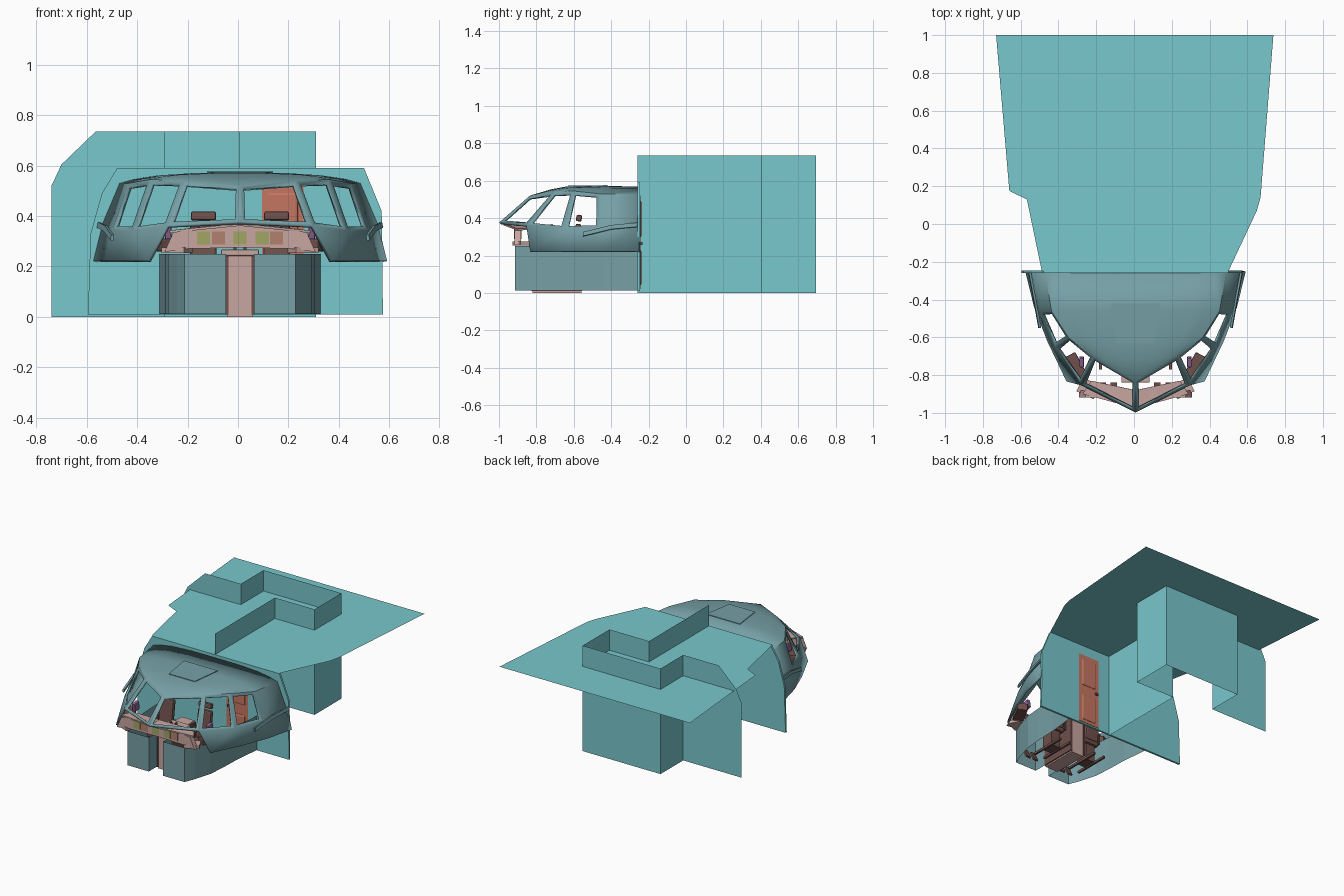
import bpy, bmesh
from math import radians
from mathutils import Vector

if "Cube" in bpy.data.objects:
    bpy.data.objects.remove(bpy.data.objects["Cube"])

CX = 0.008  # symmetry axis of the cockpit


def material(name, rgb):
    m = bpy.data.materials.new(name)
    m.diffuse_color = (*rgb, 1)
    m.use_nodes = True
    m.node_tree.nodes["Principled BSDF"].inputs["Base Color"].default_value = m.diffuse_color
    return m


TEAL = material("teal", (0.19, 0.58, 0.61))
SHELL = material("grey_teal", (0.18, 0.35, 0.38))
PINK = material("dusty_pink", (0.58, 0.38, 0.35))
BROWN = material("brown", (0.16, 0.08, 0.07))
DOOR = material("terracotta", (0.56, 0.18, 0.12))
GREEN = material("screen_green", (0.36, 0.38, 0.13))
AMBER = material("screen_amber", (0.45, 0.22, 0.15))
PURPLE = material("purple", (0.26, 0.12, 0.30))


def mesh(name, verts, faces, mat, origin=(0, 0, 0)):
    me = bpy.data.meshes.new(name)
    me.from_pydata([tuple(v) for v in verts], [], faces)
    me.materials.append(mat)
    ob = bpy.data.objects.new(name, me)
    ob.location = origin
    bpy.context.collection.objects.link(ob)
    return ob


def polygon(name, pts, mat, thick=0.0):
    ob = mesh(name, pts, [tuple(range(len(pts)))], mat)
    if thick:
        s = ob.modifiers.new("thickness", "SOLIDIFY")
        s.thickness, s.offset = thick, 0
    return ob


def ribbon(name, path, z0, z1, mat):
    n = len(path)
    verts = [(x, y, z) for z in (z0, z1) for x, y in path]
    return mesh(name, verts, [(i, i + 1, n + i + 1, n + i) for i in range(n - 1)], mat)


def box(name, c, size, mat, bevel=0.0, tilt=0.0, turn=0.0):
    bm = bmesh.new()
    bmesh.ops.create_cube(bm, size=1)
    bmesh.ops.scale(bm, vec=size, verts=bm.verts)
    ob = mesh(name, [], [], mat, c)
    bm.to_mesh(ob.data)
    bm.free()
    ob.rotation_euler = (radians(tilt), 0, radians(turn))
    if bevel:
        b = ob.modifiers.new("bevel", "BEVEL")
        b.width, b.segments = bevel, 2
    return ob


# Nose shell: stations run from the nose centre back to the bulkhead
sill = [(0, -.993, .372), (.285, -.85, .358), (.42, -.65, .338), (.50, -.46, .342), (.54, -.25, .37)]
head = [(0, -.83, .515), (.22, -.70, .535), (.35, -.60, .54), (.44, -.46, .525), (.475, -.25, .525)]
crown = [(0, -.83, .515), (0, -.72, .547), (0, -.64, .562), (0, -.46, .565), (0, -.25, .562)]
base = [None, (.36, -.83, .22), (.46, -.62, .22), (.53, -.44, .22), (.577, -.25, .22)]


def roof_row(t):
    row = []
    for h, c in zip(head, crown):
        p = Vector(h).lerp(Vector(c), t)
        p.z = h[2] + (c[2] - h[2]) * (1 - (1 - t) ** 4)
        row.append(p)
    return row


rows = [base, sill, head] + [roof_row(t) for t in (.12, .3, .6, 1)]
bm = bmesh.new()
grid = [[p and bm.verts.new(p) for p in r] for r in rows]


def window_frame(a, b, c, d, w):
    """Four quads around an opening in quad a-b-c-d (sill a-b, head d-c)."""
    A, B, C, D = (v.co for v in (a, b, c, d))
    iu = w / ((B - A).length + (C - D).length) * 2
    iv = w / ((D - A).length + (C - B).length) * 2
    inner = [bm.verts.new(A.lerp(B, u).lerp(D.lerp(C, u), v))
             for u, v in ((iu, iv), (1 - iu, iv), (1 - iu, 1 - iv), (iu, 1 - iv))]
    outer = [a, b, c, d]
    for i in range(4):
        j = (i + 1) % 4
        bm.faces.new((outer[i], outer[j], inner[j], inner[i]))


for r in range(len(rows) - 1):
    for c in range(4):
        quad = (grid[r][c], grid[r][c + 1], grid[r + 1][c + 1], grid[r + 1][c])
        if None in quad:
            continue  # open below the windscreen
        if r == 1 and c < 3:
            window_frame(*quad, .018)
        else:
            bm.faces.new(quad)
bmesh.ops.remove_doubles(bm, verts=bm.verts, dist=.0005)
shell = mesh("cockpit_shell", [], [], SHELL, (CX, 0, 0))
bm.to_mesh(shell.data)
bm.free()
mir = shell.modifiers.new("mirror", "MIRROR")
mir.use_clip = True
sol = shell.modifiers.new("thickness", "SOLIDIFY")
sol.thickness, sol.offset = .014, 0
bpy.context.view_layer.objects.active = shell
shell.select_set(True)
bpy.ops.object.shade_smooth_by_angle(angle=radians(30))

# Roof hatch
polygon("roof_hatch", [(CX - .10, -.63, .571), (CX + .10, -.63, .571),
                       (CX + .13, -.42, .574), (CX - .13, -.42, .574)], SHELL, .004)

# Bulkhead with its door
polygon("bulkhead", [(x, -.253, z) for x, z in (
    (-.595, .01), (-.585, .33), (-.54, .49), (-.48, .59),
    (.50, .59), (.57, .42), (.575, .01))], TEAL, .014)
box("cockpit_door", (.178, -.253, .27), (.165, .02, .50), DOOR)
for z, h in ((.395, .20), (.135, .19)):
    box("door_panel", (.178, -.253, z), (.125, .03, h), DOOR, .012)
box("door_handle", (.115, -.253, .265), (.02, .04, .015), BROWN)

# Cabin ceiling and partition walls
polygon("cabin_ceiling", [(x, y, .59) for x, y in (
    (-.73, 1), (.738, 1), (.67, .14), (.65, .07), (.50, -.25),
    (-.488, -.25), (-.567, .13), (-.66, .175))], TEAL)
ribbon("partition_wall", [(-.29, .445), (-.29, .695), (.31, .695), (.31, .4),
                          (.005, .4), (.005, -.26)], 0, .735, TEAL)
polygon("side_partition", [(x, .445, z) for x, z in (
    (-.74, 0), (-.74, .52), (-.70, .605), (-.565, .735), (-.29, .735), (-.29, 0))], TEAL)

# Instrument panel with screens
half = [(0, .275), (.22, .27), (.30, .257), (.265, .335), (.12, .362), (0, .37)]
outline = half + [(-x, z) for x, z in half[-2:0:-1]]
polygon("instrument_panel", [(CX + x, -.90, z) for x, z in outline], PINK, .035)
for i, x in enumerate((-.145, -.085, 0, .088, .145)):
    box("screen", (CX + x, -.90, .313), (.052, .041, .052), AMBER if i in (1, 4) else GREEN)
for s in (-1, 1):
    polygon("glareshield", [(CX + s * x, y, z) for x, y, z in (
        (0, -.975, .366), (.28, -.90, .338), (.235, -.83, .343), (0, -.88, .37))], PINK, .01)
    box("lower_panel", (CX + s * .25, -.87, .265), (.10, .08, .022), PINK, 0, 0, s * 25)

# Centre pedestal with levers
box("pedestal", (CX, -.69, .13), (.10, .26, .26), PINK)
box("pedestal_top", (CX, -.74, .255), (.15, .20, .025), PINK, .005)
for s in (-1, 1):
    box("pedestal_rail", (CX + s * .052, -.69, .13), (.012, .27, .24), BROWN)
    box("thrust_lever", (CX + s * .02, -.72, .28), (.012, .015, .04), BROWN, 0, 15)

# Mirrored parts on both sides of the cockpit
for s in (-1, 1):
    X = lambda x: CX + s * x
    ribbon("lower_wall", [(X(x), y) for x, y in (
        (.055, -.72), (.055, -.915), (.22, -.915), (.25, -.84), (.285, -.72),
        (.295, -.6), (.30, -.45), (.32, -.26))], .012, .25, SHELL)
    box("side_console", (X(.315), -.76, .285), (.07, .15, .05), BROWN, .006, 0, s * -28)
    box("side_stick", (X(.285), -.73, .335), (.025, .05, .06), PURPLE, .006, 10)
    # Raised strake behind the side windows
    pts = [(.505, -.55, .325), (.532, -.40, .362), (.558, -.26, .375)]
    polygon("window_strake", [(X(x), y, z) for x, y, z in pts] +
            [(X(x + .004), y, z - .022) for x, y, z in reversed(pts)], SHELL, .012)
    # Seat
    sx = X(.145)
    box("seat_cushion", (sx, -.66, .16), (.12, .14, .035), BROWN, .01)
    box("seat_back", (sx, -.588, .27), (.105, .03, .20), BROWN, .01, -8)
    box("headrest", (sx, -.572, .40), (.10, .03, .035), BROWN, .008, -8)
    box("seat_base", (sx, -.65, .09), (.07, .09, .13), BROWN)
    for k in (-1, 1):
        box("armrest", (sx + k * .066, -.64, .235), (.016, .11, .016), BROWN, .004)
        box("armrest_post", (sx + k * .066, -.60, .20), (.012, .02, .07), BROWN)
        box("seat_rail", (sx + k * .04, -.64, .025), (.014, .26, .016), BROWN)
        box("rudder_pedal", (sx + k * .03, -.86, .07), (.035, .012, .07), BROWN, 0, 25)
